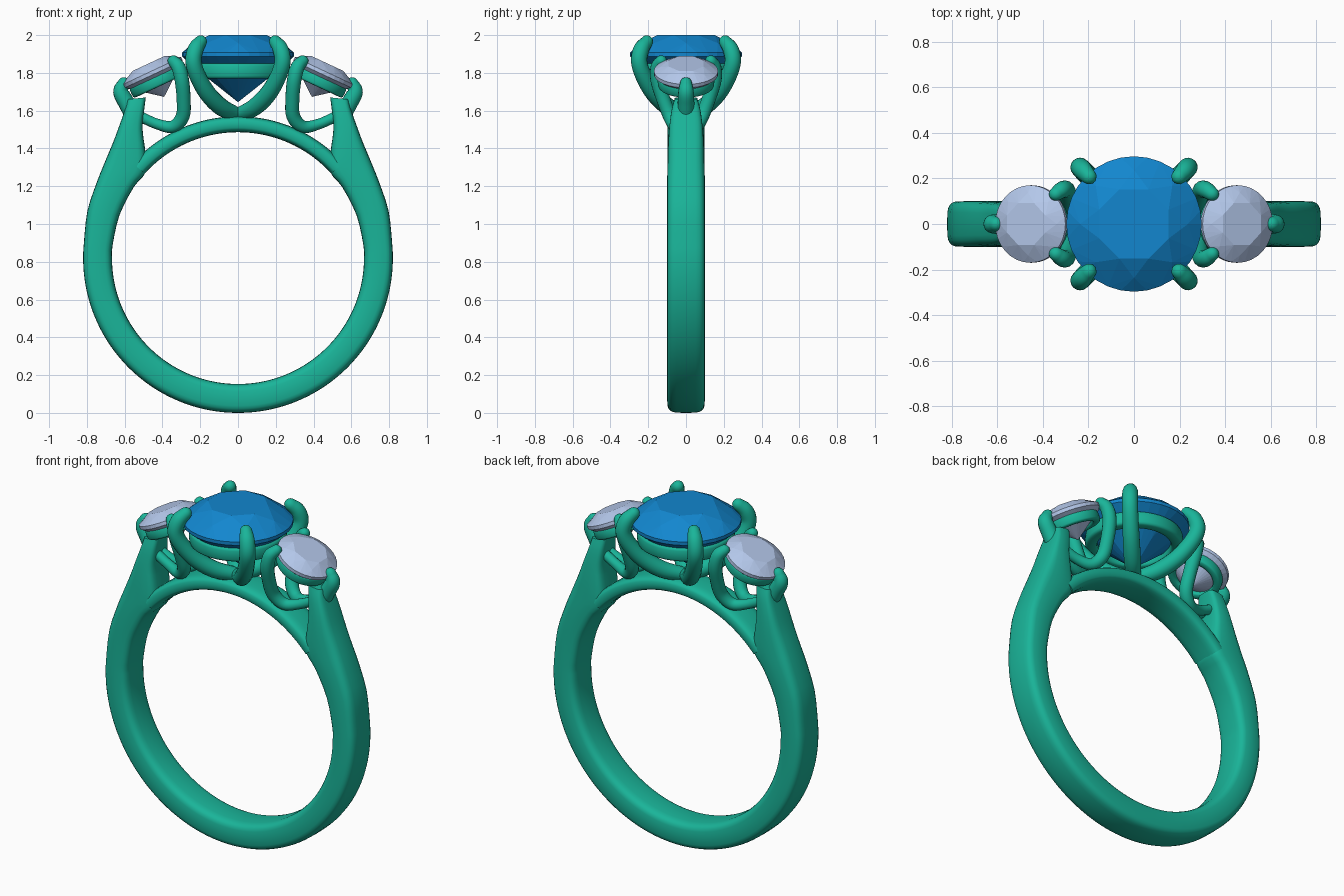
import bpy, bmesh
from math import sin, cos, pi, radians
from mathutils import Vector, Matrix

if "Cube" in bpy.data.objects:
    bpy.data.objects.remove(bpy.data.objects["Cube"])


def material(name, col):
    m = bpy.data.materials.new(name)
    m.diffuse_color = (*col, 1)
    m.use_nodes = True
    m.node_tree.nodes["Principled BSDF"].inputs["Base Color"].default_value = m.diffuse_color
    return m


METAL = material("metal", (0.01, 0.46, 0.32))
BLUE = material("blue_stone", (0.006, 0.24, 0.62))
PALE = material("pale_stone", (0.45, 0.57, 0.82))


def finish(name, bm, mat, smooth=True):
    bmesh.ops.recalc_face_normals(bm, faces=bm.faces)
    me = bpy.data.meshes.new(name)
    bm.to_mesh(me)
    bm.free()
    me.materials.append(mat)
    ob = bpy.data.objects.new(name, me)
    bpy.context.collection.objects.link(ob)
    if smooth:
        bpy.ops.object.select_all(action='DESELECT')
        bpy.context.view_layer.objects.active = ob
        ob.select_set(True)
        bpy.ops.object.shade_smooth_by_angle(angle=radians(50))
    return ob


def section(c, u, v, e=1.0, n=24):
    """Superellipse ring around c with half axes u and v."""
    def p(x):
        return (abs(x) ** e) * (1 if x >= 0 else -1)
    return [c + u * p(cos(2 * pi * i / n)) + v * p(sin(2 * pi * i / n)) for i in range(n)]


def loft(name, rings, closed=False):
    bm = bmesh.new()
    vs = [[bm.verts.new(p) for p in r] for r in rings]
    n, m = len(rings[0]), len(rings)
    for i in range(m if closed else m - 1):
        a, b = vs[i], vs[(i + 1) % m]
        for j in range(n):
            k = (j + 1) % n
            bm.faces.new((a[j], a[k], b[k], b[j]))
    if not closed:
        bm.faces.new(vs[0])
        bm.faces.new(vs[-1])
    return finish(name, bm, METAL)


def spline(pts, steps=6):
    """Catmull-Rom through tuples of any size."""
    P = [Vector(p) for p in pts]
    P = [2 * P[0] - P[1]] + P + [2 * P[-1] - P[-2]]
    out = []
    for i in range(1, len(P) - 2):
        a, b, c, d = P[i - 1:i + 3]
        for s in range(steps):
            t = s / steps
            out.append(0.5 * (2 * b + (c - a) * t + (2 * a - 5 * b + 4 * c - d) * t * t
                              + (3 * b - a - 3 * c + d) * t ** 3))
    return out + [P[-2]]


def prong(name, pts):
    """Round wire through (x, y, z, radius) with domed ends."""
    S = spline(pts)
    C = [(p.to_3d(), p[3]) for p in S]
    d0, d1 = (C[0][0] - C[1][0]).normalized(), (C[-1][0] - C[-2][0]).normalized()
    caps = [radians(a) for a in (25, 50, 70, 86)]
    head = [(C[0][0] + d0 * C[0][1] * sin(a), C[0][1] * cos(a)) for a in reversed(caps)]
    tail = [(C[-1][0] + d1 * C[-1][1] * sin(a), C[-1][1] * cos(a)) for a in caps]
    C = head + C + tail
    rings, u = [], None
    for i, (c, r) in enumerate(C):
        t = (C[min(i + 1, len(C) - 1)][0] - C[max(i - 1, 0)][0]).normalized()
        u = t.orthogonal() if u is None else u - t * u.dot(t)
        u.normalize()
        rings.append(section(c, u * r, t.cross(u) * r, n=16))
    return loft(name, rings)


def collar(name, mtx, r, w, h):
    """Seat ring with softly rounded section."""
    rings = []
    for i in range(64):
        d = Vector((cos(i * pi / 32), sin(i * pi / 32), 0))
        rings.append([mtx @ p for p in section(d * r, d * w, Vector((0, 0, h)), 0.5, 16)])
    return loft(name, rings, True)


def gem(name, mtx, mat, R, crown, depth, table):
    """Faceted brilliant: hull of table, crown, girdle and pavilion rings."""
    bm = bmesh.new()
    mid = (R + table) / 2 + 0.02 * R
    for r, z, n, off in ((table, crown, 8, 0), (mid, crown * 0.6, 8, 0.5), (R, 0.012, 32, 0),
                         (R, -0.008, 32, 0), (R * 0.5, -depth * 0.53, 8, 0.5)):
        for i in range(n):
            a = 2 * pi * (i + off) / n + pi / 8
            bm.verts.new(mtx @ Vector((r * cos(a), r * sin(a), z)))
    bm.verts.new(mtx @ Vector((0, 0, -depth)))
    bmesh.ops.convex_hull(bm, input=bm.verts)
    bmesh.ops.dissolve_limit(bm, angle_limit=radians(1), verts=bm.verts, edges=bm.edges)
    return finish(name, bm, mat, smooth=False)


CZ, RI, RO = 0.82, 0.667, 0.82
Y = Vector((0, 1, 0))

# Shank: stations of inner x, z, outer x, z, half width; lower circle then rising shoulders
half = []
for i in range(0, 17):
    a = radians(-90 + i * 6)
    half.append((RI * cos(a), CZ + RI * sin(a), RO * cos(a), CZ + RO * sin(a), 0.1))
half += [(0.627, 1.048, 0.797, 1.07, 0.1), (0.55, 1.198, 0.748, 1.22, 0.1),
         (0.487, 1.277, 0.70, 1.34, 0.098), (0.49, 1.38, 0.66, 1.435, 0.095),
         (0.505, 1.50, 0.625, 1.53, 0.088), (0.497, 1.60, 0.597, 1.61, 0.076),
         (0.488, 1.67, 0.585, 1.66, 0.06)]
full = [(-a, b, -c, d, w) for a, b, c, d, w in reversed(half[1:])] + half
rings = []
for s in spline(full, 3):
    a, b = Vector((s[0], 0, s[1])), Vector((s[2], 0, s[3]))
    rings.append(section((a + b) / 2, (b - a) / 2, Y * s[4], 0.5))
loft("shank", rings)

# Thin bridge closing the finger hole under the stones
rings = []
for i in range(33):
    a = radians(42 + 96 * i / 32)
    d = Vector((cos(a), 0, sin(a)))
    rings.append(section(Vector((0, 0, CZ)) + d * 0.708, d * 0.042, Y * 0.097, 0.6))
loft("bridge", rings)

# Centre stone, its collar and four prongs
gem("centre_stone", Matrix.Translation((0, 0, 1.895)), BLUE, 0.297, 0.105, 0.25, 0.165)
collar("centre_collar", Matrix.Translation((0, 0, 1.81)), 0.23, 0.033, 0.041)
for sx in (-1, 1):
    for sy in (-1, 1):
        path = [(0.02, 1.585, .04), (0.09, 1.62, .046), (0.16, 1.69, .046), (0.212, 1.78, .044),
                (0.236, 1.86, .043), (0.225, 1.925, .042), (0.198, 1.965, .034)]
        prong("centre_prong", [(sx * x, sy * x * 1.05, z, r) for x, z, r in path])

# Tilted side stones, each with a collar, an outer prong and two looped inner prongs
for sx in (-1, 1):
    M = Matrix.Translation((sx * 0.45, 0, 1.80)) @ Matrix.Rotation(sx * radians(25), 4, 'Y')
    gem("side_stone", M, PALE, 0.17, 0.055, 0.14, 0.10)
    collar("side_collar", M @ Matrix.Translation((0, 0, -0.05)), 0.128, 0.022, 0.029)
    prong("outer_prong", [(sx * x, 0, z, r) for x, z, r in
          ((0.545, 1.56, .045), (0.59, 1.64, .044), (0.62, 1.70, .041), (0.605, 1.745, .032))])
    for sy in (-1, 1):
        prong("inner_prong", [(sx * x, sy * y, z, r) for x, y, z, r in
              ((0.52, 0.02, 1.57, .028), (0.43, 0.03, 1.53, .028), (0.345, 0.055, 1.515, .033),
               (0.293, 0.085, 1.57, .037), (0.288, 0.12, 1.66, .037), (0.297, 0.15, 1.76, .038),
               (0.315, 0.15, 1.83, .037), (0.342, 0.132, 1.862, .031))])
